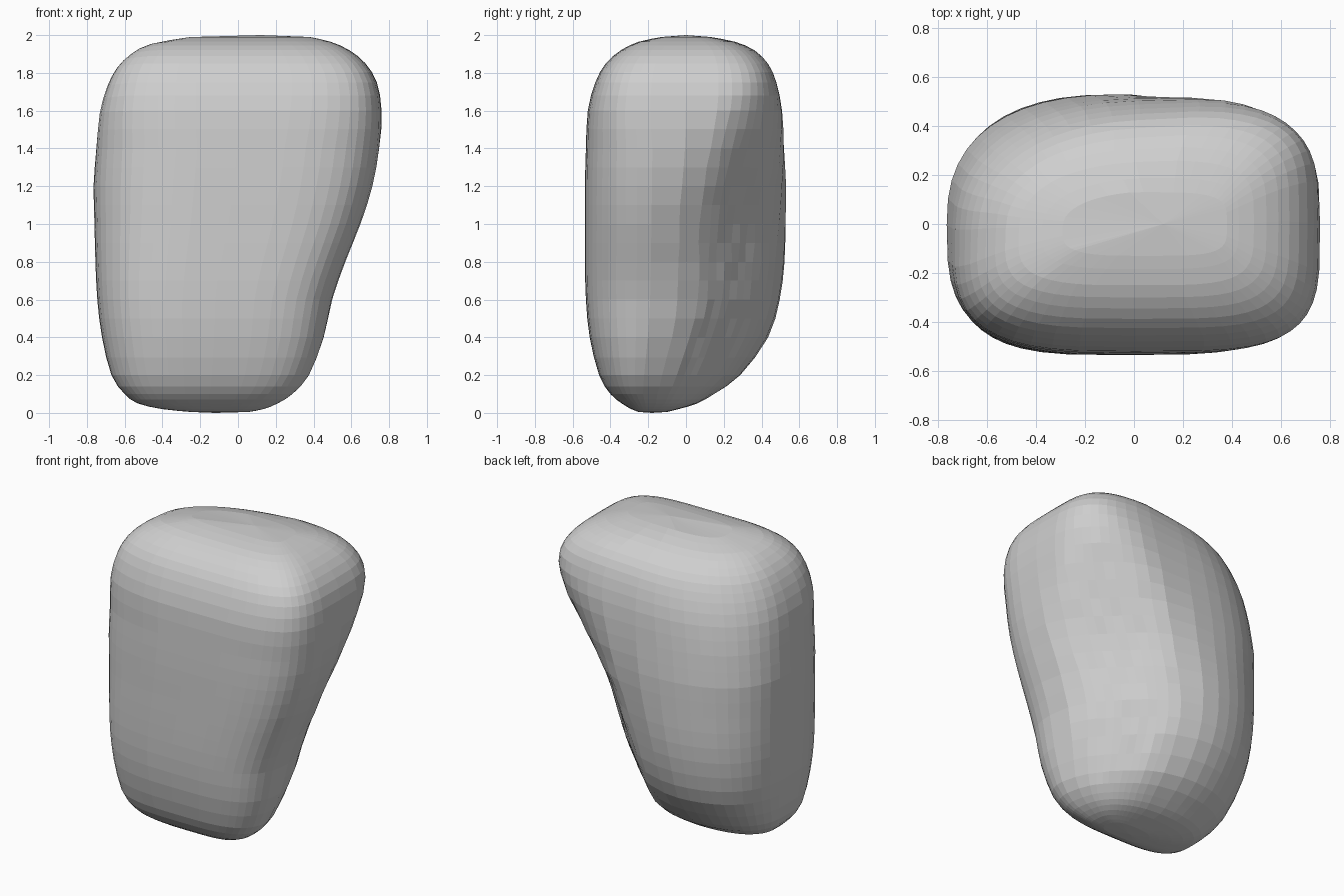
import bpy
import bmesh
import math
import random

random.seed(4)
SIDES = 48
STEPS = 2

# Section table from bottom to top:
# height, x min, x max, y min, y max, limit towards the undercut corner
SECTIONS = [
    (0.005, -.25, .06, -.25, -.1, .05),
    (0.02, -.4, .14, -.29, -.04, .08),
    (0.05, -.53, .22, -.34, .06, .11),
    (0.1, -.6, .3, -.4, .15, .15),
    (0.2, -.67, .39, -.46, .29, .21),
    (0.4, -.72, .465, -.51, .44, .29),
    (0.6, -.745, .505, -.53, .5, .36),
    (0.8, -.755, .575, -.535, .525, .41),
    (1.0, -.76, .655, -.535, .53, .47),
    (1.2, -.765, .715, -.535, .53, .56),
    (1.4, -.76, .75, -.53, .525, .67),
    (1.6, -.75, .76, -.52, .515, .8),
    (1.75, -.715, .735, -.48, .485, .9),
    (1.85, -.665, .675, -.425, .44, .9),
    (1.92, -.59, .59, -.345, .365, .9),
    (1.965, -.49, .49, -.25, .26, .9),
    (1.99, -.3, .38, -.13, .13, .9),
]


def spline(a, b, c, d, t):
    """Catmull-Rom blend between b and c."""
    return b + 0.5 * t * (c - a + t * (2*a - 5*b + 4*c - d + t * (3*(b - c) + d - a)))


def soft_min(a, b, width):
    h = max(width - abs(a - b), 0) / width
    return min(a, b) - h * h * width / 4


def ramp(value, start, end):
    return min(max((value - start) / (end - start), 0), 1)


def corner_power(c, s, crown):
    """Squareness of each corner, changing towards the crown."""
    if s > 0:
        return 3.3 + 0.7 * crown if c > 0 else 2.5 - 0.2 * crown
    return 3.7 + 0.6 * crown if c > 0 else 3.2 + 0.4 * crown


def ring_points(section):
    z, x0, x1, y0, y1, limit = section
    crown = ramp(z, 1.4, 1.8)
    for i in range(SIDES):
        angle = math.tau * i / SIDES
        c, s = math.cos(angle), math.sin(angle)
        power = 2 / corner_power(c, s, crown)
        x = (x0 + x1) / 2 + (x1 - x0) / 2 * math.copysign(abs(c) ** power, c)
        y = (y0 + y1) / 2 + (y1 - y0) / 2 * math.copysign(abs(s) ** power, s)
        # Carve the slanting hollow under the back corner
        u = (x + y) / math.sqrt(2)
        shift = (soft_min(u, limit, 0.2) - u) / math.sqrt(2)
        rough = 0.005 if shift < -0.02 and z > 0.15 else 0.0
        # Let the crown lean in and droop at the rounder back corner
        side = max((y - x) / math.sqrt(2) - 0.1, 0)
        lean = 0.08 * ramp(z, 1.2, 1.9) * side
        droop = 0.09 * crown * side
        yield (x + shift + lean + random.uniform(-rough, rough),
               y + shift - lean + random.uniform(-rough, rough), z - droop)


def all_sections():
    last = len(SECTIONS) - 1
    for k in range(last):
        rows = [SECTIONS[min(max(k + o, 0), last)] for o in (-1, 0, 1, 2)]
        for j in range(STEPS):
            yield [spline(*values, j / STEPS) for values in zip(*rows)]
    yield SECTIONS[last]


# Default cube
cube = bpy.data.objects.get("Cube")
if cube:
    bpy.data.objects.remove(cube, do_unlink=True)

# Boulder body: rings joined by quads, closed with a fan at each end
bm = bmesh.new()
rings = [[bm.verts.new(p) for p in ring_points(sec)] for sec in all_sections()]
for low, high in zip(rings, rings[1:]):
    for i in range(SIDES):
        j = (i + 1) % SIDES
        bm.faces.new((low[i], low[j], high[j], high[i]))
bottom = bm.verts.new((-.12, -.18, 0))
top = bm.verts.new((.12, 0, 2))
for i in range(SIDES):
    j = (i + 1) % SIDES
    bm.faces.new((rings[0][j], rings[0][i], bottom))
    bm.faces.new((rings[-1][i], rings[-1][j], top))
bmesh.ops.recalc_face_normals(bm, faces=bm.faces)
mesh = bpy.data.meshes.new("boulder")
bm.to_mesh(mesh)
bm.free()

# Stone colour
stone = bpy.data.materials.new("grey_stone")
stone.use_nodes = True
colour = (0.62, 0.62, 0.62, 1)
stone.diffuse_color = colour
stone.node_tree.nodes["Principled BSDF"].inputs["Base Color"].default_value = colour
mesh.materials.append(stone)

boulder = bpy.data.objects.new("boulder", mesh)
bpy.context.collection.objects.link(boulder)
